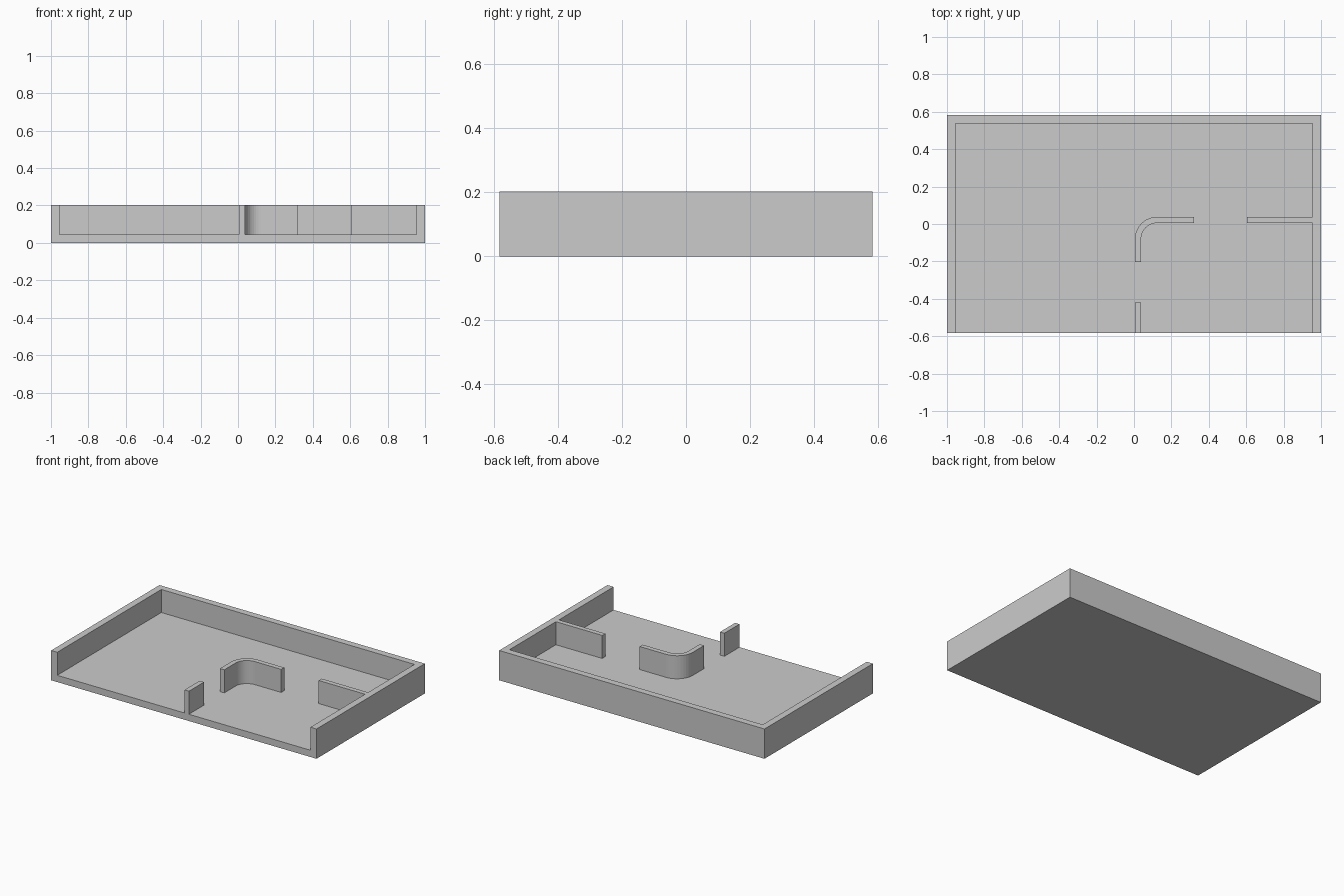
import bpy, bmesh, math

if "Cube" in bpy.data.objects:
    bpy.data.objects.remove(bpy.data.objects["Cube"])

W, D, H = 1.0, 0.583, 0.203      # half width, half depth, height
T = 0.046                        # floor and outer wall thickness
A, B = 0.005, 0.038              # near and far faces of the thin partitions


def prism(name, outline, z0, z1):
    """Extrude a counter-clockwise xy outline from z0 to z1."""
    bm = bmesh.new()
    face = bm.faces.new([bm.verts.new((x, y, z0)) for x, y in outline])
    top = bmesh.ops.extrude_face_region(bm, geom=[face], use_keep_orig=True)["geom"]
    bmesh.ops.translate(bm, vec=(0, 0, z1 - z0),
                        verts=[v for v in top if isinstance(v, bmesh.types.BMVert)])
    bmesh.ops.recalc_face_normals(bm, faces=bm.faces)
    mesh = bpy.data.meshes.new(name)
    bm.to_mesh(mesh)
    bm.free()
    obj = bpy.data.objects.new(name, mesh)
    bpy.context.collection.objects.link(obj)
    return obj


def rect(x0, x1, y0, y1):
    return [(x0, y0), (x1, y0), (x1, y1), (x0, y1)]


def arc(cx, cy, r, a0, a1, n=10):
    angles = [math.radians(a0 + (a1 - a0) * i / n) for i in range(n + 1)]
    return [(cx + r * math.cos(a), cy + r * math.sin(a)) for a in angles]


# Tray: floor with walls on the left, right and back, open at the front
tray = prism("tray", rect(-W, W, -D, D), 0, H)
cutter = prism("cavity_cutter", rect(-W + T, W - T, -D - 0.1, D - T), T, H + 0.1)
cutter.hide_render = True
mod = tray.modifiers.new("cavity", "BOOLEAN")
mod.operation, mod.solver, mod.object = "DIFFERENCE", "EXACT", cutter
bpy.context.view_layer.objects.active = tray
bpy.ops.object.modifier_apply(modifier=mod.name)
bpy.data.objects.remove(cutter)

# Straight partitions joining the front edge and the right wall
prism("front_partition", rect(A, B, -D, -0.42), T, H)
prism("right_partition", rect(0.605, W - T, A, B), T, H)

# Curved corner partition: two short legs joined by a quarter bend
cx, cy, r = 0.123, -0.08, 0.118
outline = ([(0.322, A), (0.322, B)] + arc(cx, cy, r, 90, 180)
           + [(A, -0.202), (B, -0.202)] + arc(cx, cy, r - (B - A), 180, 90))
prism("corner_partition", outline, T, H)
